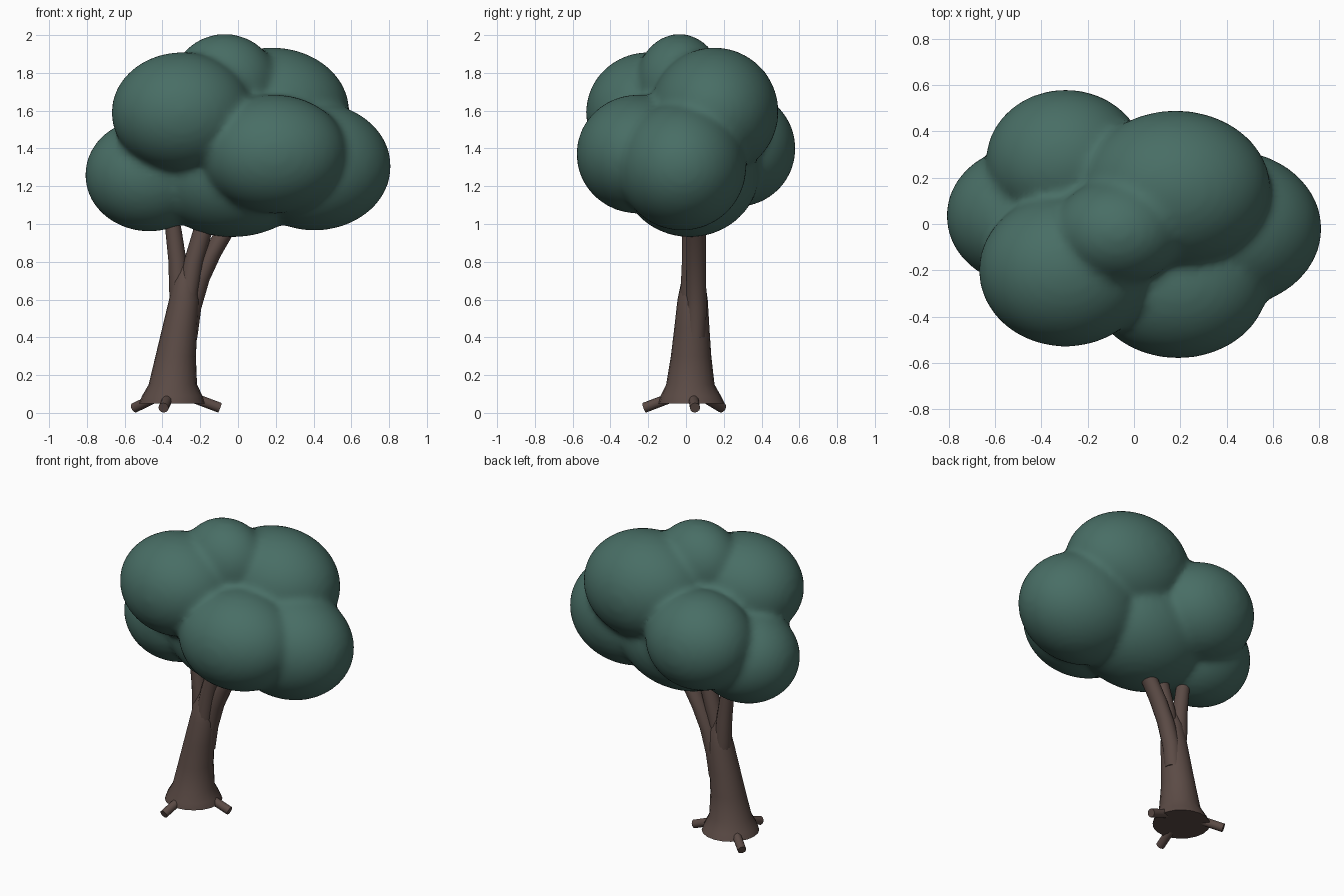
import bpy, bmesh, math
from mathutils import Vector, Matrix

cube = bpy.data.objects.get("Cube")
if cube:
    bpy.data.objects.remove(cube)


def material(name, rgb):
    m = bpy.data.materials.new(name)
    m.use_nodes = True
    m.diffuse_color = (*rgb, 1)
    m.node_tree.nodes["Principled BSDF"].inputs["Base Color"].default_value = (*rgb, 1)
    return m


bark = material("brown bark", (0.105, 0.070, 0.060))
leaf = material("teal leaves", (0.065, 0.155, 0.130))


def finish(name, bm, mat, angle):
    bmesh.ops.recalc_face_normals(bm, faces=bm.faces)
    mesh = bpy.data.meshes.new(name)
    bm.to_mesh(mesh)
    bm.free()
    ob = bpy.data.objects.new(name, mesh)
    bpy.context.collection.objects.link(ob)
    mesh.materials.append(mat)
    bpy.ops.object.select_all(action="DESELECT")
    ob.select_set(True)
    bpy.context.view_layer.objects.active = ob
    bpy.ops.object.shade_smooth_by_angle(angle=math.radians(angle))
    return ob


def loft(name, stations, sides=20):
    """Capped tube through level rings given as (x, y, z, radius)."""
    bm = bmesh.new()
    rings = []
    for x, y, z, r in stations:
        turns = [2 * math.pi * i / sides for i in range(sides)]
        rings.append([bm.verts.new((x + r * math.cos(a), y + r * math.sin(a), z)) for a in turns])
    for low, high in zip(rings, rings[1:]):
        for i in range(sides):
            j = (i + 1) % sides
            bm.faces.new((low[i], low[j], high[j], high[i]))
    bm.faces.new(rings[0])
    bm.faces.new(rings[-1])
    return finish(name, bm, bark, 50)


# Trunk with flared foot
loft("trunk", [(-0.35, 0.03, 0.05, 0.175), (-0.348, 0.025, 0.09, 0.16),
               (-0.345, 0.023, 0.15, 0.128), (-0.33, 0.027, 0.3, 0.107),
               (-0.308, 0.031, 0.45, 0.093), (-0.285, 0.035, 0.6, 0.08),
               (-0.28, 0.038, 0.7, 0.062), (-0.28, 0.04, 0.78, 0.03)])

# Three branches rising into the leaves
loft("left_branch", [(-0.3, 0.05, 0.5, 0.05), (-0.312, 0.05, 0.65, 0.053),
                     (-0.32, 0.05, 0.8, 0.048), (-0.342, 0.05, 0.97, 0.043),
                     (-0.37, 0.05, 1.12, 0.04)], 14)
loft("middle_branch", [(-0.28, 0.02, 0.5, 0.055), (-0.262, 0.025, 0.65, 0.055),
                       (-0.235, 0.03, 0.8, 0.053), (-0.185, 0.03, 0.97, 0.052),
                       (-0.13, 0.03, 1.12, 0.05)], 14)
loft("right_branch", [(-0.27, 0.05, 0.4, 0.055), (-0.25, 0.055, 0.55, 0.055),
                      (-0.205, 0.055, 0.7, 0.053), (-0.145, 0.055, 0.83, 0.053),
                      (-0.07, 0.055, 0.96, 0.053), (0.03, 0.055, 1.1, 0.05)], 14)

# Root stubs poking out of the foot
for name, degrees in (("right_root", 4), ("back_root", 141), ("front_root", 260)):
    a = math.radians(degrees)
    out = Vector((math.cos(a), math.sin(a), 0))
    start = Vector((-0.35, 0.03, 0.085)) + out * 0.1
    end = Vector((-0.35, 0.03, 0.027)) + out * 0.255
    axis = end - start
    place = Matrix.Translation((start + end) / 2) @ axis.to_track_quat("Z", "Y").to_matrix().to_4x4()
    bm = bmesh.new()
    bmesh.ops.create_cone(bm, cap_ends=True, segments=12, radius1=0.027, radius2=0.027,
                          depth=axis.length, matrix=place)
    finish(name, bm, bark, 50)

# Leaf clumps as (centre, radii), fused into one soft canopy
clumps = [((-0.295, -0.2, 1.59), (0.375, 0.33, 0.32)),
          ((-0.47, 0.035, 1.26), (0.34, 0.30, 0.30)),
          ((0.19, -0.255, 1.37), (0.39, 0.325, 0.315)),
          ((0.405, -0.02, 1.305), (0.405, 0.34, 0.34)),
          ((0.18, 0.15, 1.595), (0.41, 0.34, 0.34)),
          ((-0.295, 0.27, 1.4), (0.345, 0.31, 0.31)),
          ((-0.07, -0.035, 1.74), (0.28, 0.23, 0.267)),
          ((-0.03, 0.02, 1.28), (0.45, 0.37, 0.35))]
bm = bmesh.new()
for centre, radii in clumps:
    place = Matrix.Translation(centre) @ Matrix.Diagonal((*radii, 1))
    bmesh.ops.create_icosphere(bm, subdivisions=4, radius=1, matrix=place)
canopy = finish("canopy", bm, leaf, 180)
remesh = canopy.modifiers.new("fuse", "REMESH")
remesh.mode = "VOXEL"
remesh.voxel_size = 0.022
remesh.use_smooth_shade = True
soften = canopy.modifiers.new("soften", "SMOOTH")
soften.factor = 0.5
soften.iterations = 8
